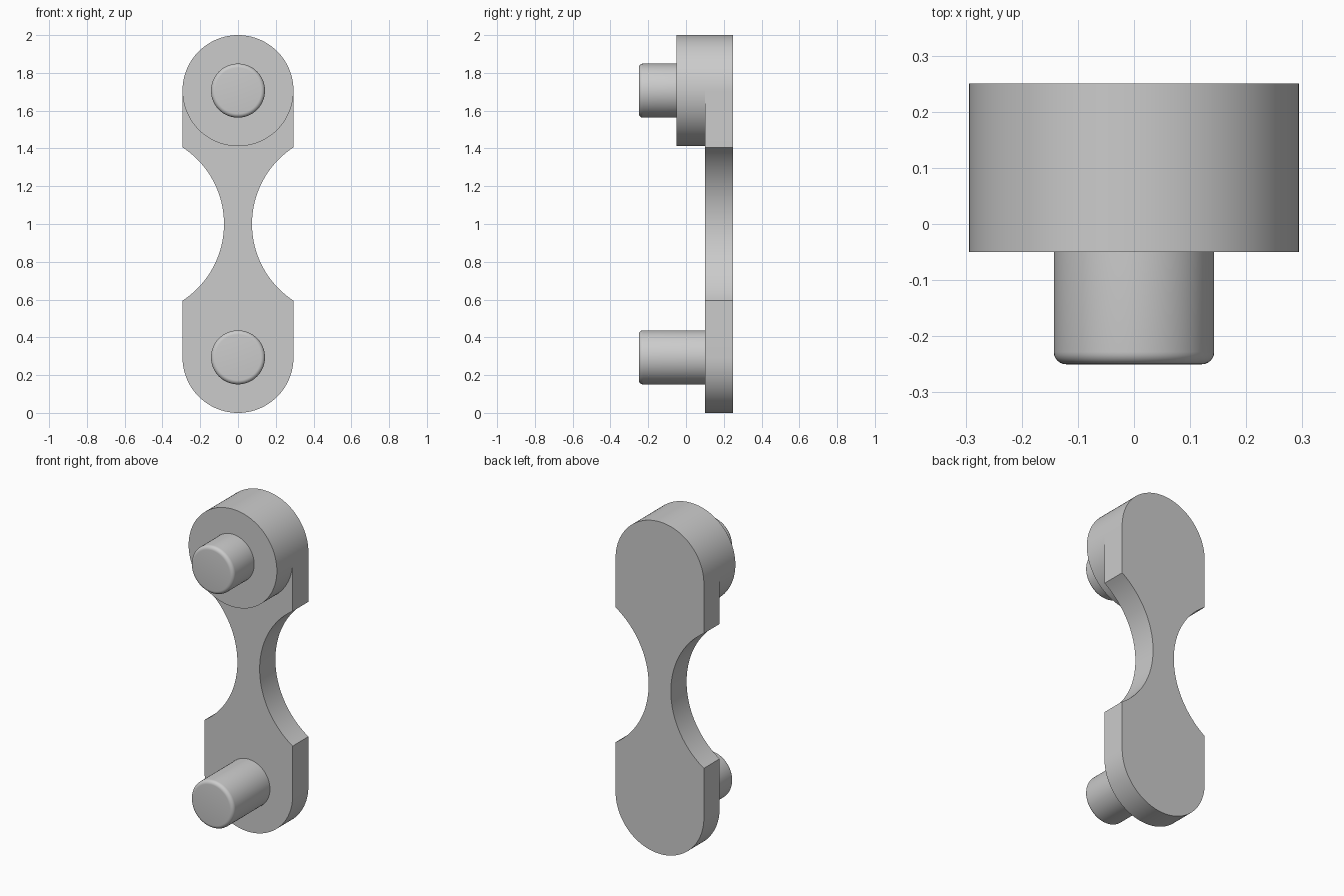
import bpy, bmesh
from math import sin, cos, pi, asin, radians

if "Cube" in bpy.data.objects:
    bpy.data.objects.remove(bpy.data.objects["Cube"], do_unlink=True)

R = 0.294                      # rounded end radius
LOW, HIGH = R, 2 - R           # pin centre heights
BACK, FACE, BOSS, TIP = 0.25, 0.10, -0.05, -0.25

grey = bpy.data.materials.new("plain grey")
grey.use_nodes = True
grey.diffuse_color = (0.6, 0.6, 0.6, 1)
grey.node_tree.nodes["Principled BSDF"].inputs["Base Color"].default_value = (0.6, 0.6, 0.6, 1)


def arc(cx, cz, r, start, end, steps):
    angles = [start + (end - start) * i / steps for i in range(steps + 1)]
    return [(cx + r * cos(a), cz + r * sin(a)) for a in angles]


def extrude(name, outline, front, back):
    """Extrude an x-z outline along y."""
    bm = bmesh.new()
    face = bm.faces.new([bm.verts.new((x, front, z)) for x, z in outline])
    moved = bmesh.ops.extrude_face_region(bm, geom=[face])["geom"]
    verts = [v for v in moved if isinstance(v, bmesh.types.BMVert)]
    bmesh.ops.translate(bm, verts=verts, vec=(0, back - front, 0))
    bmesh.ops.recalc_face_normals(bm, faces=bm.faces)
    return finish(name, bm)


def finish(name, bm):
    mesh = bpy.data.meshes.new(name)
    bm.to_mesh(mesh)
    bm.free()
    mesh.materials.append(grey)
    obj = bpy.data.objects.new(name, mesh)
    bpy.context.collection.objects.link(obj)
    bpy.ops.object.select_all(action="DESELECT")
    obj.select_set(True)
    bpy.context.view_layer.objects.active = obj
    bpy.ops.object.shade_smooth_by_angle(angle=radians(30))
    return obj


def pin(name, z, base, r=0.143, fillet=0.022, sides=64):
    """Spin a round-tipped profile about the y axis."""
    profile = [(0, base), (r, base)]
    profile += [(r - fillet + fillet * cos(a), TIP + fillet - fillet * sin(a))
                for a in [pi / 2 * i / 6 for i in range(7)]]
    profile.append((0, TIP))
    bm = bmesh.new()
    verts = [bm.verts.new((x, y, z)) for x, y in profile]
    edges = [bm.edges.new(pair) for pair in zip(verts, verts[1:])]
    bmesh.ops.spin(bm, geom=verts + edges, cent=(0, 0, z), axis=(0, 1, 0),
                   angle=2 * pi, steps=sides)
    bmesh.ops.remove_doubles(bm, verts=bm.verts, dist=0.0001)
    bmesh.ops.recalc_face_normals(bm, faces=bm.faces)
    return finish(name, bm)


# Link plate: rounded ends joined by a waist cut by two arcs
waist, half = 0.074, 0.406
depth = R - waist
cut = (half ** 2 + depth ** 2) / (2 * depth)
sweep = asin(half / cut)
outline = arc(0, HIGH, R, 0, pi, 48)
outline += arc(-waist - cut, 1, cut, sweep, -sweep, 40)
outline += arc(0, LOW, R, pi, 2 * pi, 48)
outline += arc(waist + cut, 1, cut, pi + sweep, pi - sweep, 40)
extrude("link_plate", outline, FACE, BACK)

# Round boss raised on the upper end
extrude("upper_boss", arc(0, HIGH, R, 0, 2 * pi, 96)[:-1], BOSS, FACE)

# Pins
pin("upper_pin", HIGH, BOSS)
pin("lower_pin", LOW, FACE)
